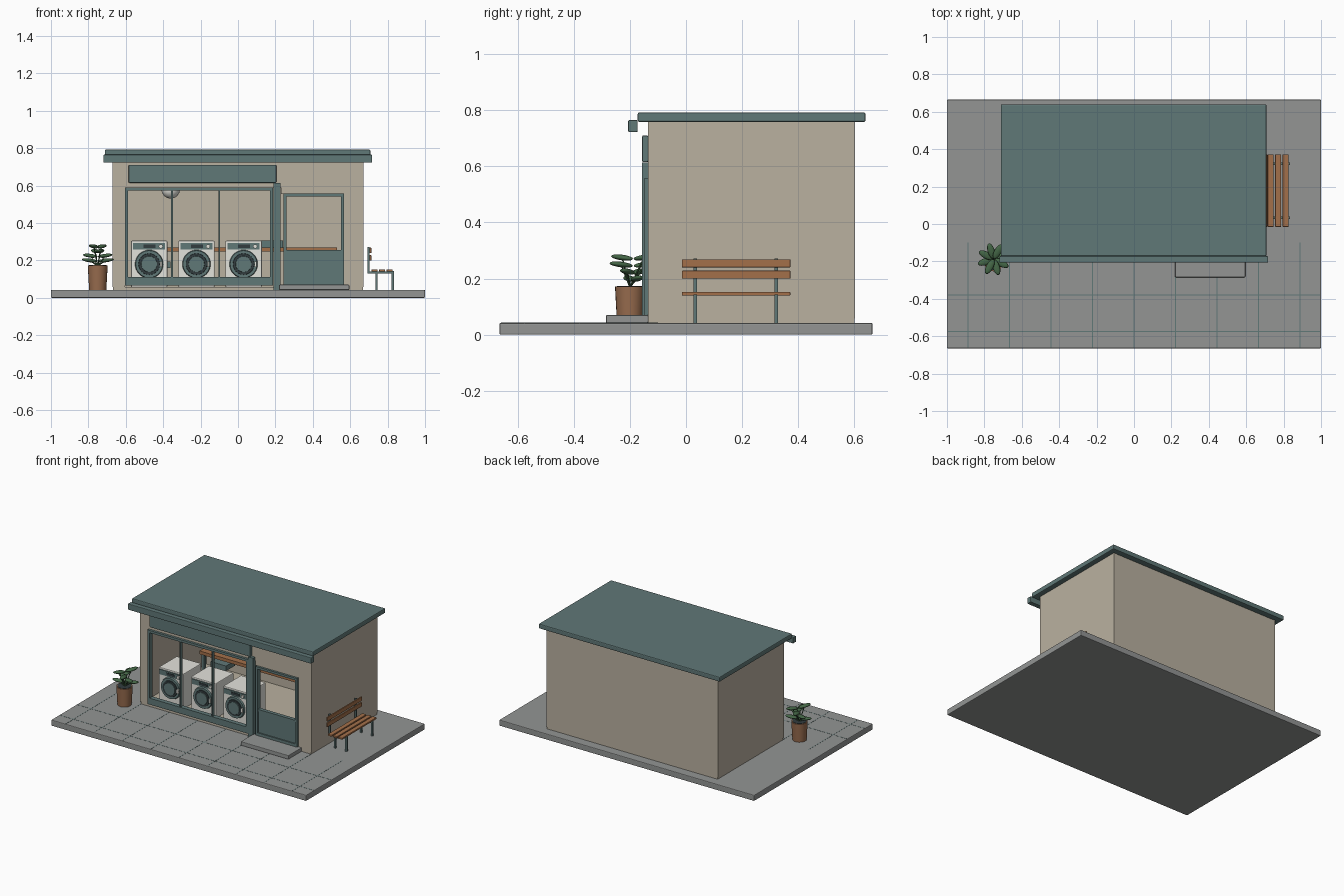
import bpy, math
from mathutils import Vector

old = bpy.data.objects.get("Cube")
if old:
    bpy.data.objects.remove(old)


def material(name, *rgb):
    lin = [((c / 255 + 0.055) / 1.055) ** 2.4 for c in rgb] + [1]
    m = bpy.data.materials.new(name)
    m.use_nodes = True
    m.diffuse_color = lin
    m.node_tree.nodes["Principled BSDF"].inputs["Base Color"].default_value = lin
    return m


WALL = material("warm plaster", 186, 177, 160)
TEAL = material("slate teal", 96, 120, 119)
GREY = material("paving grey", 147, 149, 148)
WOOD = material("warm wood", 164, 112, 74)
WHITE = material("appliance white", 228, 227, 220)
DARK = material("dark glass", 50, 60, 63)
LEAF = material("leaf green", 68, 102, 70)
POT = material("clay brown", 152, 108, 78)


def finish(name, mat, bevel=0):
    ob = bpy.context.object
    ob.name = name
    ob.data.materials.append(mat)
    bpy.ops.object.transform_apply(location=False)
    if bevel:
        mod = ob.modifiers.new("soft edge", "BEVEL")
        mod.width = bevel
        mod.segments = 2
    return ob


def box(name, x, y, z, mat, bevel=0):
    """Box given by its (min, max) on every axis."""
    spans = (x, y, z)
    bpy.ops.mesh.primitive_cube_add(size=1, location=[(a + b) / 2 for a, b in spans])
    bpy.context.object.scale = [b - a for a, b in spans]
    return finish(name, mat, bevel)


def tube(name, start, end, r, mat, r2=None, sides=24):
    a, b = Vector(start), Vector(end)
    bpy.ops.mesh.primitive_cone_add(vertices=sides, radius1=r, radius2=r if r2 is None else r2,
                                    depth=(b - a).length, location=(a + b) / 2,
                                    rotation=(b - a).to_track_quat("Z", "Y").to_euler())
    ob = finish(name, mat)
    bpy.ops.object.shade_smooth_by_angle()
    return ob


def ball(name, centre, size, mat, rotation=(0, 0, 0)):
    bpy.ops.mesh.primitive_uv_sphere_add(segments=16, ring_count=8, radius=1,
                                         location=centre, rotation=rotation)
    bpy.context.object.scale = size
    ob = finish(name, mat)
    bpy.ops.object.shade_smooth()
    return ob


def frame(name, x, z, y, t, mat, bottom):
    """Rectangular frame of four bars, with its own bottom bar height."""
    box(name + "_left", (x[0], x[0] + t), y, z, mat)
    box(name + "_right", (x[1] - t, x[1]), y, z, mat)
    inner = (x[0] + t, x[1] - t)
    box(name + "_top", inner, y, (z[1] - t, z[1]), mat)
    box(name + "_bottom", inner, y, (z[0], z[0] + bottom), mat)


# Pavement and joints
box("pavement", (-1, 1), (-0.665, 0.665), (0, 0.042), GREY, 0.005)
for i in range(-4, 5):
    x = i * 0.222
    box("paving_joint", (x - 0.002, x + 0.002), (-0.66, -0.1), (0.04, 0.0428), TEAL)
for y in (-0.575, -0.38):
    box("paving_joint", (-0.995, 0.995), (y - 0.002, y + 0.002), (0.04, 0.0428), TEAL)
box("door_step", (0.22, 0.595), (-0.285, -0.135), (0.042, 0.07), GREY, 0.004)

# Building shell
front, back = -0.135, 0.602
box("floor", (-0.668, 0.668), (front, 0.6), (0.042, 0.057), WALL)
for s in (-1, 1):
    box("side_wall", sorted((s * 0.65, s * 0.672)), (front, back), (0.057, 0.76), WALL)
box("back_wall", (-0.65, 0.65), (0.575, 0.6), (0.057, 0.76), WALL)
box("front_left_pier", (-0.65, -0.605), (front, -0.11), (0.057, 0.59), WALL)
box("front_right_pier", (0.565, 0.65), (front, -0.11), (0.057, 0.59), WALL)
box("front_header", (-0.65, 0.65), (front, -0.11), (0.59, 0.76), WALL)
box("door_lintel", (0.23, 0.565), (front, -0.11), (0.555, 0.59), WALL)
box("ceiling", (-0.65, 0.65), (-0.11, 0.575), (0.745, 0.76), WALL)
box("roof", (-0.712, 0.708), (-0.172, 0.64), (0.758, 0.792), TEAL, 0.006)
box("front_fascia", (-0.72, 0.717), (-0.206, -0.172), (0.722, 0.765), TEAL, 0.004)
box("sign_board", (-0.585, 0.205), (-0.156, front), (0.615, 0.71), TEAL, 0.004)

# Shop window
frame("window_frame", (-0.605, 0.187), (0.065, 0.59), (-0.152, -0.12), 0.017, TEAL, 0.045)
for x in (-0.352, -0.1):
    box("window_mullion", (x - 0.005, x + 0.005), (-0.148, -0.125), (0.11, 0.573), TEAL)
box("facade_post", (0.19, 0.228), (-0.157, -0.115), (0.042, 0.613), TEAL)

# Door with solid lower panel
frame("door_frame", (0.243, 0.567), (0.07, 0.557), (-0.15, -0.12), 0.016, TEAL, 0.02)
box("door_lower_panel", (0.259, 0.551), (-0.142, -0.125), (0.09, 0.243), TEAL)
box("door_rail", (0.259, 0.551), (-0.148, -0.122), (0.243, 0.256), TEAL)

# Washing machines
for x in (-0.475, -0.222, 0.03):
    f = -0.07
    box("washer_body", (x - 0.097, x + 0.097), (f, 0.13), (0.057, 0.305), WHITE, 0.005)
    box("washer_panel", (x - 0.086, x + 0.086), (f - 0.006, f + 0.01), (0.258, 0.293), TEAL)
    box("washer_display", (x - 0.03, x + 0.035), (f - 0.009, f), (0.267, 0.284), DARK)
    tube("washer_knob", (x + 0.062, f, 0.275), (x + 0.062, f - 0.015, 0.275), 0.011, WHITE)
    tube("washer_door_rim", (x, f + 0.005, 0.18), (x, f - 0.012, 0.18), 0.077, TEAL, 0.072, 32)
    tube("washer_door_ring", (x, f, 0.18), (x, f - 0.016, 0.18), 0.06, DARK, 0.056, 32)
    tube("washer_door_glass", (x, f, 0.18), (x, f - 0.02, 0.18), 0.047, TEAL, 0.042, 32)
    box("washer_door_handle", (x + 0.058, x + 0.068), (f - 0.022, f), (0.165, 0.195), WHITE)

# Folding table, baskets and lamp inside
box("folding_table_top", (-0.54, 0.53), (0.34, 0.56), (0.247, 0.27), WOOD)
for x in (-0.52, 0.51):
    for y in (0.36, 0.54):
        box("folding_table_leg", (x - 0.01, x + 0.01), (y - 0.01, y + 0.01), (0.057, 0.247), TEAL)
for x, z in ((0.18, 0.27), (-0.42, 0.16)):
    box("laundry_basket", (x - 0.06, x + 0.06), (0.38, 0.48), (z, z + 0.035), TEAL)
ball("ceiling_lamp", (-0.36, 0.2, 0.58), (0.05, 0.05, 0.05), WHITE)
tube("lamp_cord", (-0.36, 0.2, 0.62), (-0.36, 0.2, 0.745), 0.004, DARK, sides=8)

# Bench beside the right wall
span = (-0.015, 0.372)
for x in (0.715, 0.755, 0.795):
    box("bench_seat_slat", (x, x + 0.031), span, (0.14, 0.152), WOOD, 0.002)
for z in (0.2, 0.24):
    box("bench_back_slat", (0.703, 0.713), span, (z, z + 0.028), WOOD, 0.002)
for y in (0.033, 0.322):
    for x, top in ((0.741, 0.14), (0.828, 0.144)):
        box("bench_leg", (x - 0.006, x + 0.006), (y - 0.006, y + 0.006), (0.042, top), TEAL)
    box("bench_back_post", (0.692, 0.703), (y - 0.006, y + 0.006), (0.13, 0.272), TEAL)
    box("bench_seat_support", (0.692, 0.834), (y - 0.006, y + 0.006), (0.13, 0.14), TEAL)

# Potted plant
px, py = -0.75, -0.2
tube("plant_pot", (px, py, 0.042), (px, py, 0.172), 0.046, POT, 0.053)
tube("plant_soil", (px, py, 0.17), (px, py, 0.174), 0.046, DARK)
for i in range(8):
    a = i * math.pi / 4 + 0.3
    z = 0.2 + 0.025 * ((i * 3) % 4)
    d = Vector((math.cos(a), math.sin(a), 0))
    tip = Vector((px, py + 0.012, z)) + d * 0.045
    tube("plant_stem", (px, py, 0.17), tip, 0.003, LEAF, sides=6)
    ball("plant_leaf", tip, (0.044, 0.019, 0.01), LEAF, (0, -0.12, a))
